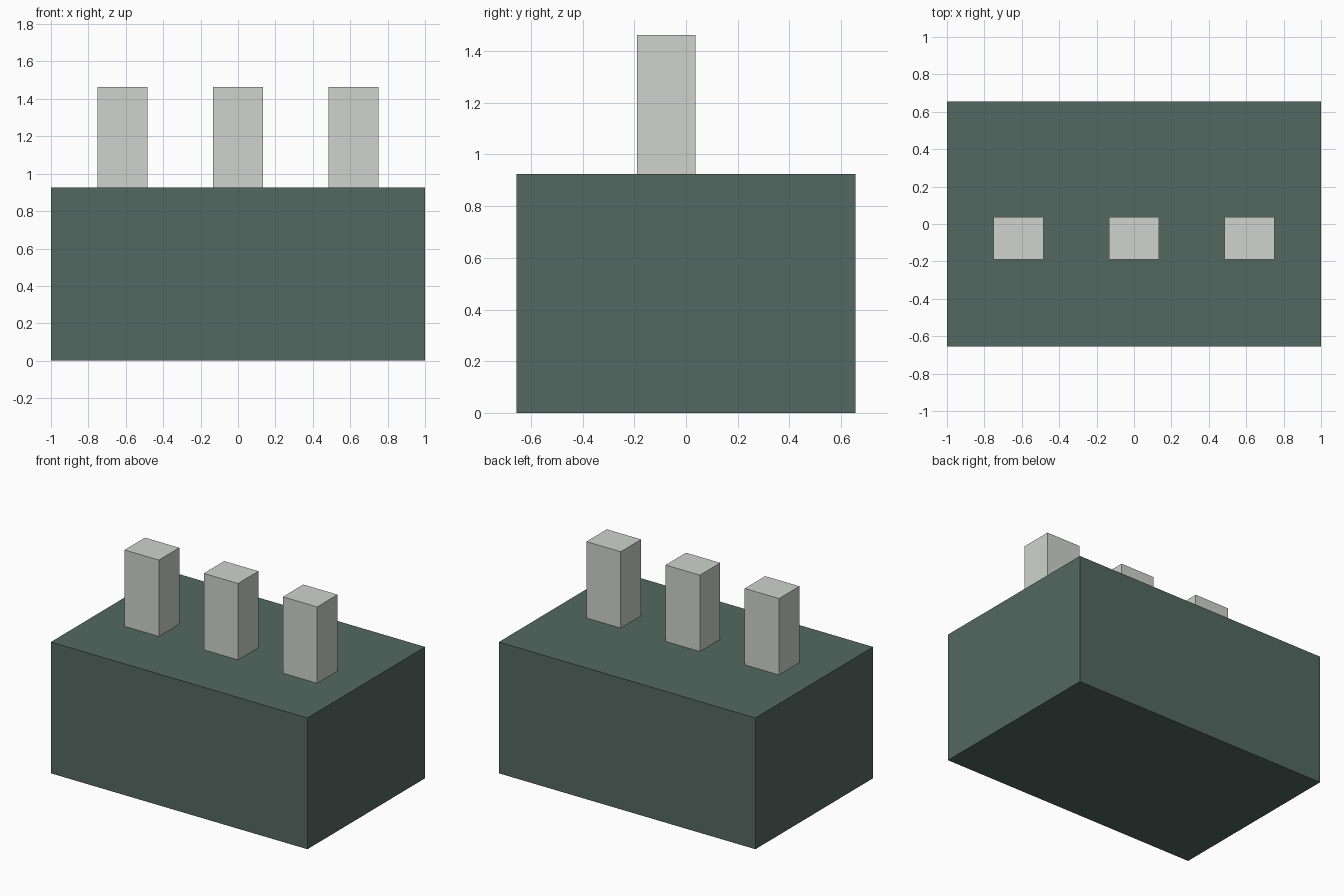
import bpy

if "Cube" in bpy.data.objects:
    bpy.data.objects.remove(bpy.data.objects["Cube"])


def material(name, color):
    mat = bpy.data.materials.new(name)
    mat.diffuse_color = (*color, 1.0)
    mat.use_nodes = True
    mat.node_tree.nodes["Principled BSDF"].inputs["Base Color"].default_value = mat.diffuse_color
    return mat


def box(name, center, size, mat):
    bpy.ops.mesh.primitive_cube_add(size=1, location=center)
    obj = bpy.context.object
    obj.name = name
    obj.scale = size
    bpy.ops.object.transform_apply(location=False, rotation=False, scale=True)
    obj.data.materials.append(mat)
    return obj


green = material("dark_green", (0.087, 0.138, 0.119))
pale = material("pale_grey", (0.62, 0.65, 0.61))

BASE_H = 0.925
PEG_H = 0.538

# Solid base block
box("base_block", (0, 0, BASE_H / 2), (2.0, 1.31, BASE_H), green)

# Row of three upright posts, set slightly towards the front
for name, x in (("left_post", -0.617), ("middle_post", 0.0), ("right_post", 0.617)):
    box(name, (x, -0.077, BASE_H + PEG_H / 2), (0.267, 0.227, PEG_H), pale)
